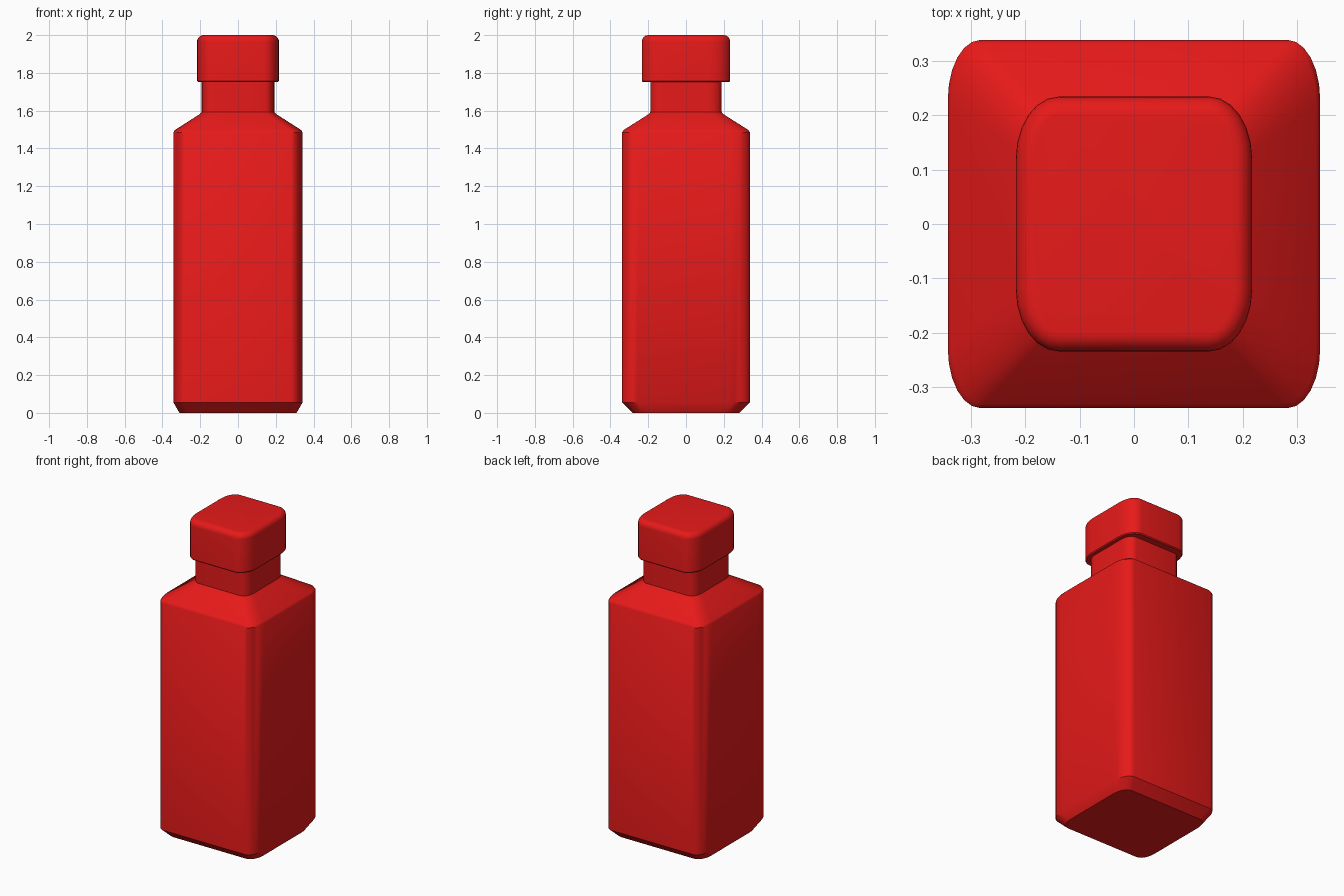
import bpy, bmesh, math

if "Cube" in bpy.data.objects:
    bpy.data.objects.remove(bpy.data.objects["Cube"])

red = bpy.data.materials.new("red")
red.diffuse_color = (0.8, 0.01, 0.01, 1)
red.use_nodes = True
red.node_tree.nodes["Principled BSDF"].inputs["Base Color"].default_value = red.diffuse_color
SEGS = 6


def ring(bm, hx, hy, rx, ry, z):
    """Rounded rectangle with elliptical corners."""
    verts = []
    for q, (sx, sy) in enumerate([(1, 1), (-1, 1), (-1, -1), (1, -1)]):
        for i in range(SEGS + 1):
            a = math.pi / 2 * (q + i / SEGS)
            verts.append(bm.verts.new((sx * (hx - rx) + rx * math.cos(a),
                                       sy * (hy - ry) + ry * math.sin(a), z)))
    return verts


def loft(name, sections):
    """Skin a stack of rounded rectangles and cap both ends."""
    bm = bmesh.new()
    rings = [ring(bm, *s) for s in sections]
    n = len(rings[0])
    for a, b in zip(rings, rings[1:]):
        for i in range(n):
            j = (i + 1) % n
            bm.faces.new((a[i], a[j], b[j], b[i]))
    bm.faces.new(rings[0][::-1])
    bm.faces.new(rings[-1])
    me = bpy.data.meshes.new(name)
    bm.to_mesh(me)
    bm.free()
    ob = bpy.data.objects.new(name, me)
    bpy.context.collection.objects.link(ob)
    me.materials.append(red)
    bpy.context.view_layer.objects.active = ob
    ob.select_set(True)
    bpy.ops.object.shade_smooth_by_angle(angle=math.radians(35))
    ob.select_set(False)


# Bottle: chamfered base, body, sloped shoulder, neck
loft("bottle", [
    (0.31, 0.282, 0.055, 0.09, 0.0),
    (0.342, 0.338, 0.06, 0.11, 0.056),
    (0.342, 0.338, 0.06, 0.11, 1.485),
    (0.335, 0.331, 0.06, 0.11, 1.497),
    (0.202, 0.197, 0.05, 0.075, 1.582),
    (0.192, 0.189, 0.05, 0.07, 1.592),
    (0.192, 0.189, 0.05, 0.07, 1.77),
])

# Cap: small lower bevel and rounded top edge
cap = [(0.212, 0.229, 0.074, 0.109, 1.752), (0.217, 0.234, 0.079, 0.114, 1.758)]
R = 0.035
for i in range(7):
    a = math.pi / 2 * i / 6
    d = R * (1 - math.cos(a))
    cap.append((0.217 - d, 0.234 - d, 0.079 - d, 0.114 - d, 2 - R + R * math.sin(a)))
loft("cap", cap)
